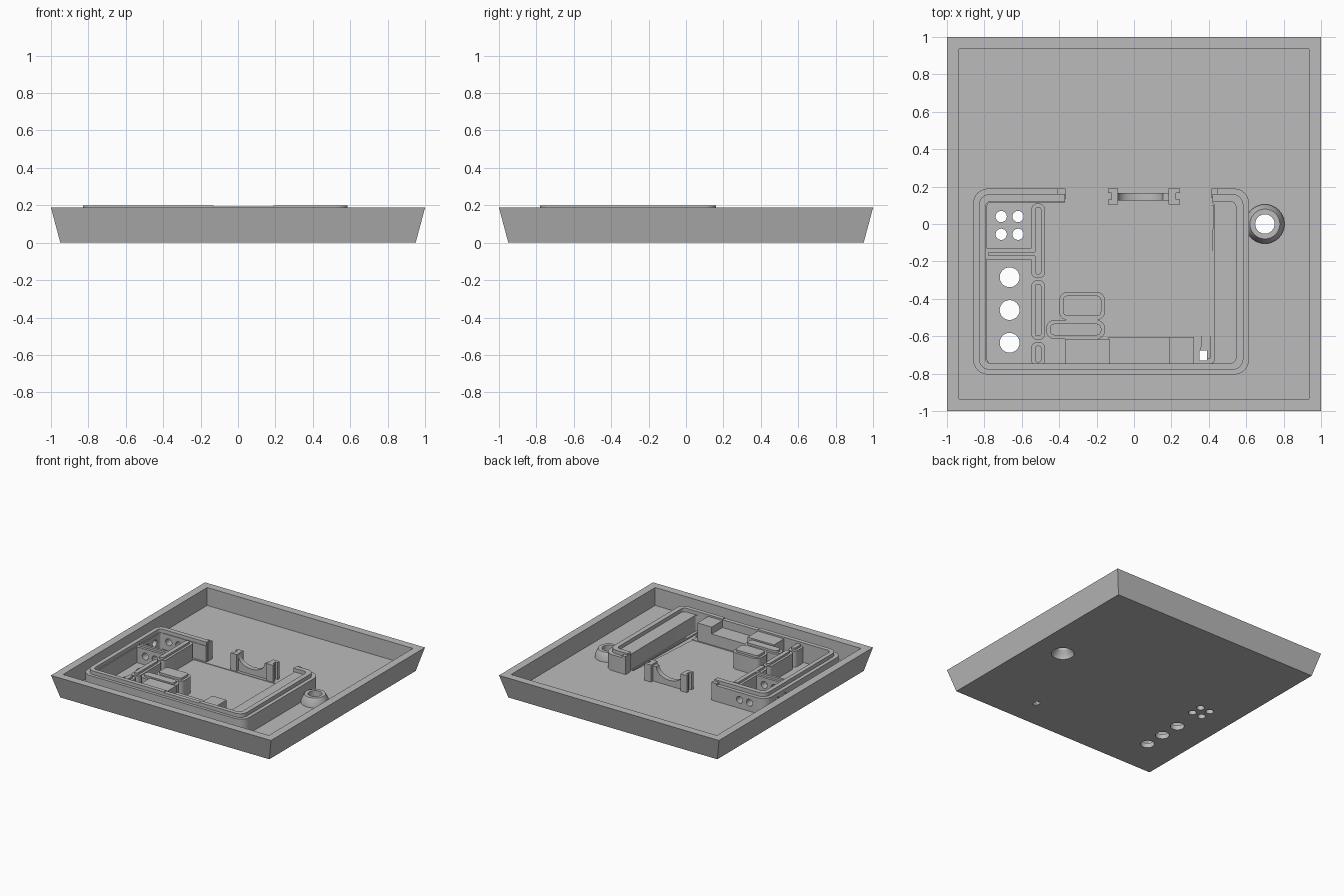
import bpy, bmesh, math
from mathutils import Matrix

cube = bpy.data.objects.get("Cube")
if cube:
    bpy.data.objects.remove(cube, do_unlink=True)

grey = bpy.data.materials.new("plain grey")
grey.use_nodes = True
grey.diffuse_color = (0.5, 0.5, 0.5, 1)
grey.node_tree.nodes["Principled BSDF"].inputs["Base Color"].default_value = (0.5, 0.5, 0.5, 1)


def loft(name, rings, matrix=None):
    """Closed solid through stacked rings, each given as (outline, z)."""
    bm = bmesh.new()
    loops = [[bm.verts.new((x, y, z)) for x, y in pts] for pts, z in rings]
    bm.faces.new(loops[0])
    bm.faces.new(loops[-1])
    for a, b in zip(loops, loops[1:]):
        for i in range(len(a)):
            j = (i + 1) % len(a)
            bm.faces.new((a[i], a[j], b[j], b[i]))
    bmesh.ops.recalc_face_normals(bm, faces=bm.faces)
    if matrix:
        bm.transform(matrix)
    mesh = bpy.data.meshes.new(name)
    bm.to_mesh(mesh)
    bm.free()
    mesh.materials.append(grey)
    ob = bpy.data.objects.new(name, mesh)
    bpy.context.collection.objects.link(ob)
    return ob


def rect(x0, x1, y0, y1, r=0.0, n=6):
    """Rectangle outline with optional rounded corners."""
    if r == 0:
        return [(x0, y0), (x1, y0), (x1, y1), (x0, y1)]
    pts = []
    for k, (cx, cy) in enumerate([(x1 - r, y1 - r), (x0 + r, y1 - r),
                                  (x0 + r, y0 + r), (x1 - r, y0 + r)]):
        for i in range(n + 1):
            a = math.pi / 2 * (k + i / n)
            pts.append((cx + r * math.cos(a), cy + r * math.sin(a)))
    return pts


def circle(x, y, r, n=32):
    return [(x + r * math.cos(2 * math.pi * i / n),
             y + r * math.sin(2 * math.pi * i / n)) for i in range(n)]


def block(name, x0, x1, y0, y1, z0, z1, r=0.0):
    pts = rect(x0, x1, y0, y1, r)
    return loft(name, [(pts, z0), (pts, z1)])


def cyl(x, y, r, z0, z1, matrix=None):
    pts = circle(x, y, r)
    return loft("cutter", [(pts, z0), (pts, z1)], matrix)


def cut(target, *cutters):
    """Subtract the cutters, bake the result and delete the cutters."""
    for c in cutters:
        c.hide_render = True
        mod = target.modifiers.new("cut", 'BOOLEAN')
        mod.operation, mod.solver, mod.object = 'DIFFERENCE', 'EXACT', c
    dg = bpy.context.evaluated_depsgraph_get()
    dg.update()
    mesh = bpy.data.meshes.new_from_object(target.evaluated_get(dg))
    target.modifiers.clear()
    target.data = mesh
    for c in cutters:
        bpy.data.objects.remove(c, do_unlink=True)


FLOOR, BASE, RIB, LIP, SINK = 0.04, 0.17, 0.187, 0.2, 0.025


def stepped(name, x0, x1, y0, y1, r):
    """Rounded rib with a narrower raised top."""
    d = 0.02
    low, top = rect(x0, x1, y0, y1, r), rect(x0 + d, x1 - d, y0 + d, y1 - d, r - d)
    return loft(name, [(low, SINK), (low, BASE), (top, BASE), (top, RIB)])


# Tray with flared sides and a recessed floor
tray = loft("tray", [(rect(-0.95, 0.95, -0.95, 0.95), 0), (rect(-1, 1, -1, 1), 0.187)])
cut(tray, block("cutter", -0.935, 0.935, -0.935, 0.935, FLOOR, 0.3))
cut(tray, block("cutter", -0.475, 0.42, -0.6, 0.1, FLOOR - 0.004, 0.1))

# Floor holes: three round, four small, one slot, one tapering cable groove
led_x, led_y = (-0.71, -0.62), (0.04, -0.055)
holes = [cyl(-0.665, y, 0.053, -0.1, 0.1) for y in (-0.285, -0.46, -0.635)]
holes += [cyl(x, y, 0.03, -0.1, 0.1) for x in led_x for y in led_y]
holes.append(block("cutter", 0.35, 0.39, -0.73, -0.675, -0.1, 0.1))
groove = [(0.355, -0.72), (0.405, -0.72), (0.424, 0.1), (0.414, 0.1)]
holes.append(loft("cutter", [(groove, 0.028), (groove, 0.1)]))
cut(tray, *holes)

# Conical screw boss, countersunk from below
boss = loft("screw_boss", [(circle(0.7, 0, 0.105), SINK), (circle(0.7, 0, 0.105), 0.06),
                           (circle(0.7, 0, 0.08), 0.11)])
for part in (tray, boss):
    cut(part, loft("cutter", [(circle(0.7, 0, 0.088), -0.01), (circle(0.7, 0, 0.085), 0.01),
                              (circle(0.7, 0, 0.052), 0.06), (circle(0.7, 0, 0.052), 0.3)]))

# Housing wall and its narrow raised lip, open at the back
gap = (-0.37, 0.42, 0.05, 0.3, 0, 0.4)
wall = block("housing_wall", -0.86, 0.615, -0.805, 0.19, SINK, BASE, 0.08)
cut(wall, block("cutter", -0.785, 0.43, -0.745, 0.115, 0, 0.4, 0.02))
cut(wall, block("cutter", *gap))
lip = block("housing_lip", -0.83, 0.585, -0.78, 0.16, BASE - 0.01, LIP, 0.06)
cut(lip, block("cutter", -0.795, 0.545, -0.745, 0.12, 0, 0.4, 0.03))
cut(lip, block("cutter", *gap))
cut(lip, block("cutter", -0.13, 0.19, -0.9, -0.7, 0.194, 0.3))
block("wall_end_post", -0.41, -0.365, 0.13, 0.19, SINK, RIB)
block("wall_end_hook", 0.415, 0.45, 0.14, 0.19, SINK, RIB)

# Compartment ribs
cross = stepped("compartment_cross_rib", -0.8, -0.475, -0.19, -0.13, 0.025)
upper = stepped("divider_back", -0.55, -0.475, -0.29, 0.11, 0.035)
stepped("divider_middle", -0.55, -0.475, -0.62, -0.3, 0.035)
stepped("divider_front", -0.55, -0.475, -0.76, -0.63, 0.035)
stepped("support_pad_long", -0.47, -0.155, -0.615, -0.513, 0.045)
stepped("support_pad_short", -0.4, -0.155, -0.513, -0.363, 0.045)

# Round passages from the small compartment through its walls
along_y = Matrix.Rotation(math.pi / 2, 4, 'X')
along_x = Matrix.Rotation(math.pi / 2, 4, 'Y')
for part in (wall, cross):
    cut(part, *[cyl(x, 0.11, 0.028, -0.25, 0.25, along_y) for x in led_x])
cut(wall, *[cyl(-0.11, y, 0.028, -0.9, -0.7, along_x) for y in led_y])

# Front connector seat between two blocks
block("seat_block_right", -0.37, -0.13, -0.76, -0.615, SINK, RIB)
block("seat_block_left", 0.19, 0.32, -0.76, -0.605, SINK, RIB)
block("connector_seat", -0.135, 0.195, -0.76, -0.605, SINK, 0.13)

# Back saddle clip: curved plate between two grooved posts
arc = [(0.035 + 0.12 * math.cos(a), 0.165 - 0.08 * math.sin(a))
       for a in [math.pi * i / 12 for i in range(13)]]
plate = [(-0.12, SINK), (0.2, SINK), (0.2, 0.165)] + arc + [(-0.12, 0.165)]
loft("saddle_plate", [(plate, -0.165), (plate, -0.125)], along_y)
for side, x0, x1 in (("right", -0.14, -0.085), ("left", 0.185, 0.245)):
    post = block("saddle_post_" + side, x0, x1, 0.105, 0.19, SINK, 0.18)
    edge = x0 if side == "right" else x1
    cut(post, block("cutter", edge - 0.02, edge + 0.02, 0.13, 0.165, 0, 0.3))

# Crisp edges with smooth rounded corners
bpy.ops.object.select_all(action='DESELECT')
for ob in bpy.context.collection.objects:
    if ob.type == 'MESH' and ob.data.materials and ob.data.materials[0] == grey:
        ob.select_set(True)
        bpy.context.view_layer.objects.active = ob
bpy.ops.object.shade_smooth_by_angle(angle=math.radians(30))
